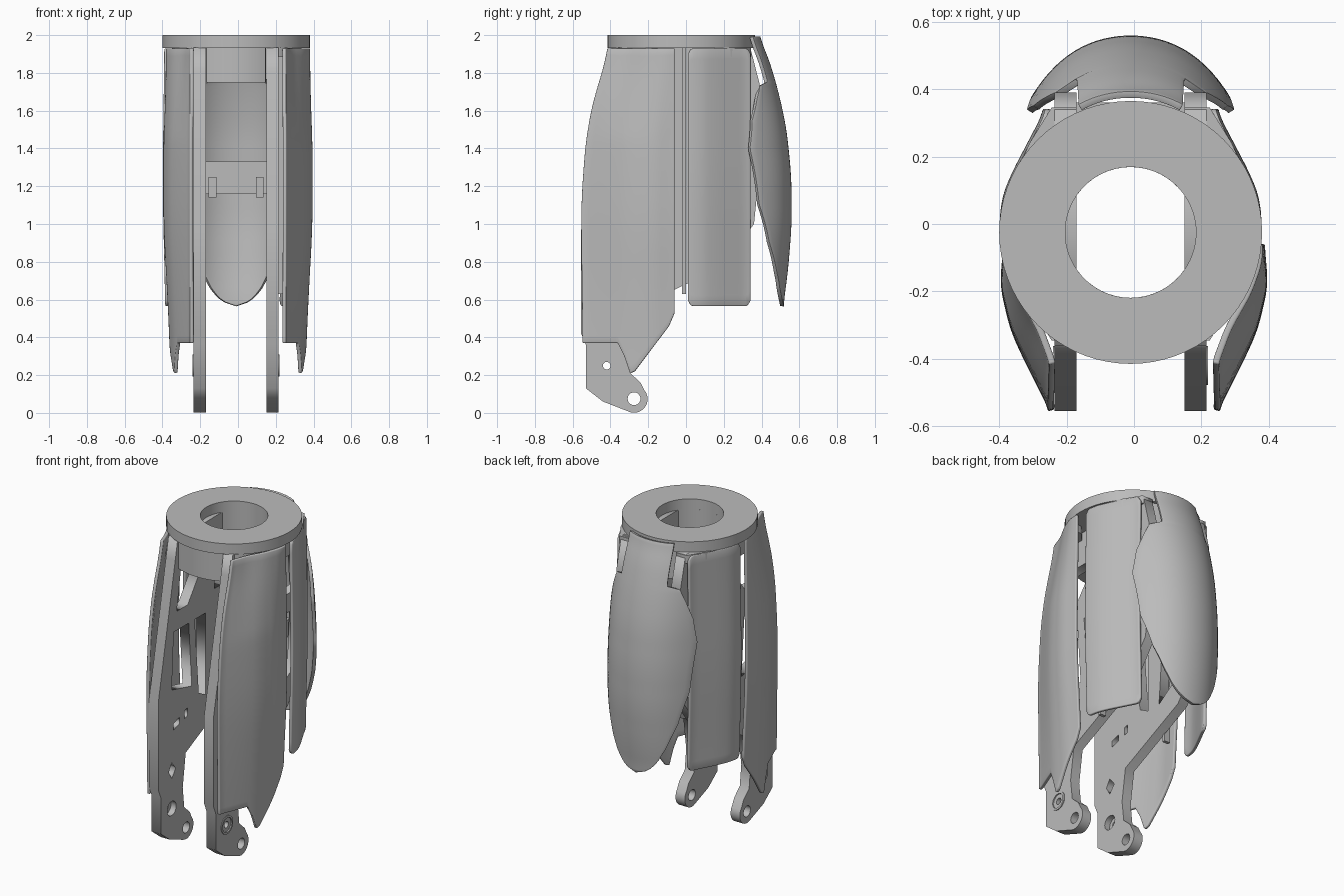
import bpy, bmesh, math
from mathutils import Matrix, Vector

cube = bpy.data.objects.get("Cube")
if cube:
    bpy.data.objects.remove(cube, do_unlink=True)

grey = bpy.data.materials.new("satin_grey")
grey.use_nodes = True
grey.diffuse_color = (0.5, 0.5, 0.5, 1)
grey.node_tree.nodes["Principled BSDF"].inputs["Base Color"].default_value = (0.5, 0.5, 0.5, 1)

AXIS = -0.01   # centre line of the frame
SIDE = Matrix(((0, 0, 1, 0), (1, 0, 0, 0), (0, 1, 0, 0), (0, 0, 0, 1)))  # drawing plane = YZ


def finish(name, mesh, smooth):
    ob = bpy.data.objects.new(name, mesh)
    bpy.context.collection.objects.link(ob)
    mesh.materials.clear()
    mesh.materials.append(grey)
    if smooth:
        bpy.ops.object.select_all(action='DESELECT')
        ob.select_set(True)
        bpy.context.view_layer.objects.active = ob
        bpy.ops.object.shade_smooth_by_angle(angle=math.radians(35))
    return ob


def slab(name, loops, thickness, matrix, smooth=True):
    """Extrude a flat outline with holes, centred on its plane."""
    cu = bpy.data.curves.new(name + "_outline", 'CURVE')
    cu.dimensions = '2D'
    cu.fill_mode = 'BOTH'
    cu.extrude = thickness / 2
    for loop in loops:
        sp = cu.splines.new('POLY')
        sp.points.add(len(loop) - 1)
        for p, (a, b) in zip(sp.points, loop):
            p.co = (a, b, 0, 1)
        sp.use_cyclic_u = True
    tmp = bpy.data.objects.new(name + "_tmp", cu)
    bpy.context.collection.objects.link(tmp)
    deps = bpy.context.evaluated_depsgraph_get()
    mesh = bpy.data.meshes.new_from_object(tmp.evaluated_get(deps))
    bpy.data.objects.remove(tmp, do_unlink=True)
    mesh.transform(matrix)
    bm = bmesh.new()
    bm.from_mesh(mesh)
    bmesh.ops.remove_doubles(bm, verts=bm.verts, dist=1e-5)
    bmesh.ops.recalc_face_normals(bm, faces=bm.faces)
    bm.to_mesh(mesh)
    bm.free()
    return finish(name, mesh, smooth)


def arc(cx, cy, r, start=0, end=360, n=48):
    steps = n if end - start == 360 else n + 1
    angles = [math.radians(start + (end - start) * i / n) for i in range(steps)]
    return [(cx + r * math.cos(a), cy + r * math.sin(a)) for a in angles]


def box(name, lo, hi):
    bm = bmesh.new()
    bmesh.ops.create_cube(bm, size=1)
    lo, hi = Vector(lo), Vector(hi)
    for v in bm.verts:
        v.co = (lo + hi) / 2 + v.co * (hi - lo)
    mesh = bpy.data.meshes.new(name)
    bm.to_mesh(mesh)
    bm.free()
    return finish(name, mesh, False)


def lin(t, keys):
    if t <= keys[0][0]:
        return keys[0][1]
    for (a, p), (b, q) in zip(keys, keys[1:]):
        if t <= b:
            return p + (q - p) * (t - a) / (b - a)
    return keys[-1][1]


def soft(t, keys, w):
    """Piecewise profile with rounded corners."""
    return sum(lin(t + w * k / 4, keys) for k in range(-4, 5)) / 9


def shell(name, point, nu, nv, thickness=0.02):
    """Curved panel: a grid of points thickened on both sides."""
    bm = bmesh.new()
    rows = [[bm.verts.new(point(i / nu, j / nv)) for i in range(nu + 1)] for j in range(nv + 1)]
    for a, b in zip(rows, rows[1:]):
        for i in range(nu):
            bm.faces.new((a[i], a[i + 1], b[i + 1], b[i]))
    bmesh.ops.remove_doubles(bm, verts=bm.verts, dist=1e-5)
    bmesh.ops.recalc_face_normals(bm, faces=bm.faces)
    mesh = bpy.data.meshes.new(name)
    bm.to_mesh(mesh)
    bm.free()
    ob = finish(name, mesh, True)
    mod = ob.modifiers.new("thickness", 'SOLIDIFY')
    mod.thickness = thickness
    mod.offset = 0
    bev = ob.modifiers.new("soft_rim", 'BEVEL')
    bev.width = 0.005
    bev.segments = 2
    bev.limit_method = 'ANGLE'
    bev.angle_limit = math.radians(60)
    return ob


# Mounting ring with the thick socket walls between the frame plates
slab("mounting_ring", [arc(AXIS, -0.025, 0.39, n=72), arc(AXIS, -0.025, 0.194, n=72)], 0.067,
     Matrix.Translation((0, 0, 1.9665)))
for label, mid in (("front", 270), ("back", 90)):
    wall = arc(AXIS, -0.025, 0.37, mid - 25, mid + 25, 16) + arc(AXIS, -0.025, 0.194, mid + 55, mid - 55, 16)
    slab(label + "_socket_wall", [wall], 0.185, Matrix.Translation((0, 0, 1.8425)))

# Side frame plates with truss windows, bolt slots and knee pivots
outline = [(-0.36, 1.935), (-0.385, 1.81), (-0.555, 0.97), (-0.555, 0.42), (-0.53, 0.36), (-0.53, 0.13),
           (-0.44, 0.06)]
outline += arc(-0.275, 0.073, 0.072, 245, 400, 14)
outline += [(-0.24, 0.16), (-0.295, 0.21), (-0.31, 0.34), (-0.28, 0.55), (0.19, 0.77), (0.36, 1.0),
            (0.39, 1.3), (0.39, 1.74), (0.34, 1.935)]
windows = [
    [(-0.33, 1.72), (-0.08, 1.72), (-0.26, 1.48), (-0.37, 1.48)],
    [(0.01, 1.72), (0.28, 1.72), (0.3, 1.48), (0.01, 1.48)],
    [(-0.4, 1.36), (-0.25, 1.36), (-0.22, 0.95), (-0.42, 1.0)],
    [(-0.19, 1.36), (-0.08, 1.36), (-0.08, 0.84), (-0.15, 0.88)],
    [(0.06, 1.36), (0.3, 1.36), (0.28, 1.02), (0.02, 0.84)],
    [(-0.4, 0.78), (-0.34, 0.8), (-0.34, 0.76), (-0.4, 0.74)],
    [(-0.29, 0.82), (-0.26, 0.83), (-0.26, 0.78), (-0.29, 0.77)],
    [(-0.42, 0.54), (-0.38, 0.49), (-0.42, 0.44), (-0.45, 0.49)],
]
pivots = [arc(-0.42, 0.25, 0.045, n=24), arc(-0.275, 0.075, 0.034, n=24)]
for label, s in (("left", 1), ("right", -1)):
    place = Matrix.Translation((AXIS + s * 0.193, 0, 0)) @ SIDE
    slab(label + "_frame_plate", [outline] + windows + pivots, 0.065, place, smooth=False)
    # Recessed bearing and its raised outer rim
    place = Matrix.Translation((AXIS + s * 0.21, 0, 0)) @ SIDE
    slab(label + "_knee_bearing", [arc(-0.42, 0.25, 0.046, n=32), arc(-0.42, 0.25, 0.02, n=32)], 0.025, place)
    place = Matrix.Translation((AXIS + s * 0.227, 0, 0)) @ SIDE
    slab(label + "_knee_rim", [arc(-0.42, 0.25, 0.058, n=32), arc(-0.42, 0.25, 0.045, n=32)], 0.006, place)
    # Rail between the front and side panels
    x = AXIS + s * 0.24
    box(label + "_panel_rail", (x - 0.02, -0.02, 0.63), (x + 0.02, 0.0, 1.935))
    # Corner gussets that tie the panels to the ring
    for end, t in (("front", -1), ("back", 1)):
        gusset = [(AXIS + s * a, t * b) for a, b in
                  ((0.16, 0.28), (0.16, 0.345), (0.235, 0.345), (0.3, 0.24), (0.34, 0.15), (0.28, 0.15))]
        slab(label + "_" + end + "_gusset", [gusset], 0.05, Matrix.Translation((0, 0, 1.91)), smooth=False)

# Brace and hooks that carry the back panel
box("back_brace", (AXIS - 0.16, 0.33, 1.16), (AXIS + 0.16, 0.36, 1.33))
for label, s in (("left", 1), ("right", -1)):
    x = AXIS + s * 0.125
    box(label + "_brace_hook", (x - 0.02, 0.3, 1.14), (x + 0.02, 0.5, 1.25))

# Front quarter panels with a pointed lower tail
FRONT_Y = [(0.3, -0.545), (1.1, -0.555), (1.5, -0.525), (1.75, -0.465), (1.93, -0.4)]
FRONT_X = [(0.2, 0.348), (0.6, 0.365), (1.0, 0.388), (1.4, 0.388), (1.93, 0.37)]
BOW = [(0, 0), (0.27, 0.46), (0.4, 0.67), (0.5, 0.81), (0.75, 1.0), (1, 0.93)]
BOW_TOP = [(0, 0), (0.3, 0.3), (0.6, 0.76), (0.85, 1.0), (1, 1.0)]
TAIL = [(-0.54, 0.37), (-0.365, 0.37), (-0.33, 0.3), (-0.3, 0.21), (-0.275, 0.22), (-0.09, 0.46), (-0.06, 0.53)]
# Side panels
SIDE_X = [(0.0, 0.37), (0.06, 0.37), (0.13, 0.345), (0.34, 0.235)]
SWELL = [(0.57, -0.005), (1.2, 0.01), (1.93, 0.0)]
for label, s in (("left", 1), ("right", -1)):
    def front_point(u, v):
        low = lin(-0.555 + 0.495 * u, TAIL)
        z = 1.93 + (low - 1.93) * v
        y0 = soft(z, FRONT_Y, 0.15)
        k = lin(z, [(1.45, 0), (1.93, 1)])
        bow = soft(u, BOW, 0.08) * (1 - k) + soft(u, BOW_TOP, 0.08) * k
        return (s * (0.24 + (soft(z, FRONT_X, 0.15) - 0.24) * bow), y0 + (-0.06 - y0) * u, z)

    def side_point(u, v):
        y = 0.01 + 0.33 * u
        corner = 0.03 * max(0, abs(2 * u - 1) - 0.85) ** 2 / 0.0225
        z = 1.93 - corner + (0.565 - 1.93 + 2 * corner) * v
        return (AXIS + s * (soft(y, SIDE_X, 0.05) + soft(z, SWELL, 0.2)), y, z)

    shell(label + "_front_panel", front_point, 60, 40)
    shell(label + "_side_panel", side_point, 24, 24)

# Back panel: narrow tongue on top, shoulders, then a rounded tip
BACK_Y = [(0.57, 0.505), (0.75, 0.53), (1.0, 0.55), (1.25, 0.548), (1.5, 0.523), (1.7, 0.48), (1.9, 0.42), (2.0, 0.37)]
BACK_W = [(0.57, 0.0), (0.58, 0.05), (0.61, 0.095), (0.66, 0.135), (0.75, 0.18), (0.9, 0.235), (1.1, 0.28),
          (1.4, 0.3), (1.55, 0.28), (1.66, 0.245), (1.73, 0.215), (1.75, 0.155), (2.0, 0.15)]


def back_point(u, v):
    z = 0.565 + 1.425 * v
    x = (2 * u - 1) * lin(z, BACK_W)
    return (AXIS + x, soft(z, BACK_Y, 0.08) - 1.5 * x ** 2 - 8 * x ** 4, z)


shell("back_panel", back_point, 28, 71)
